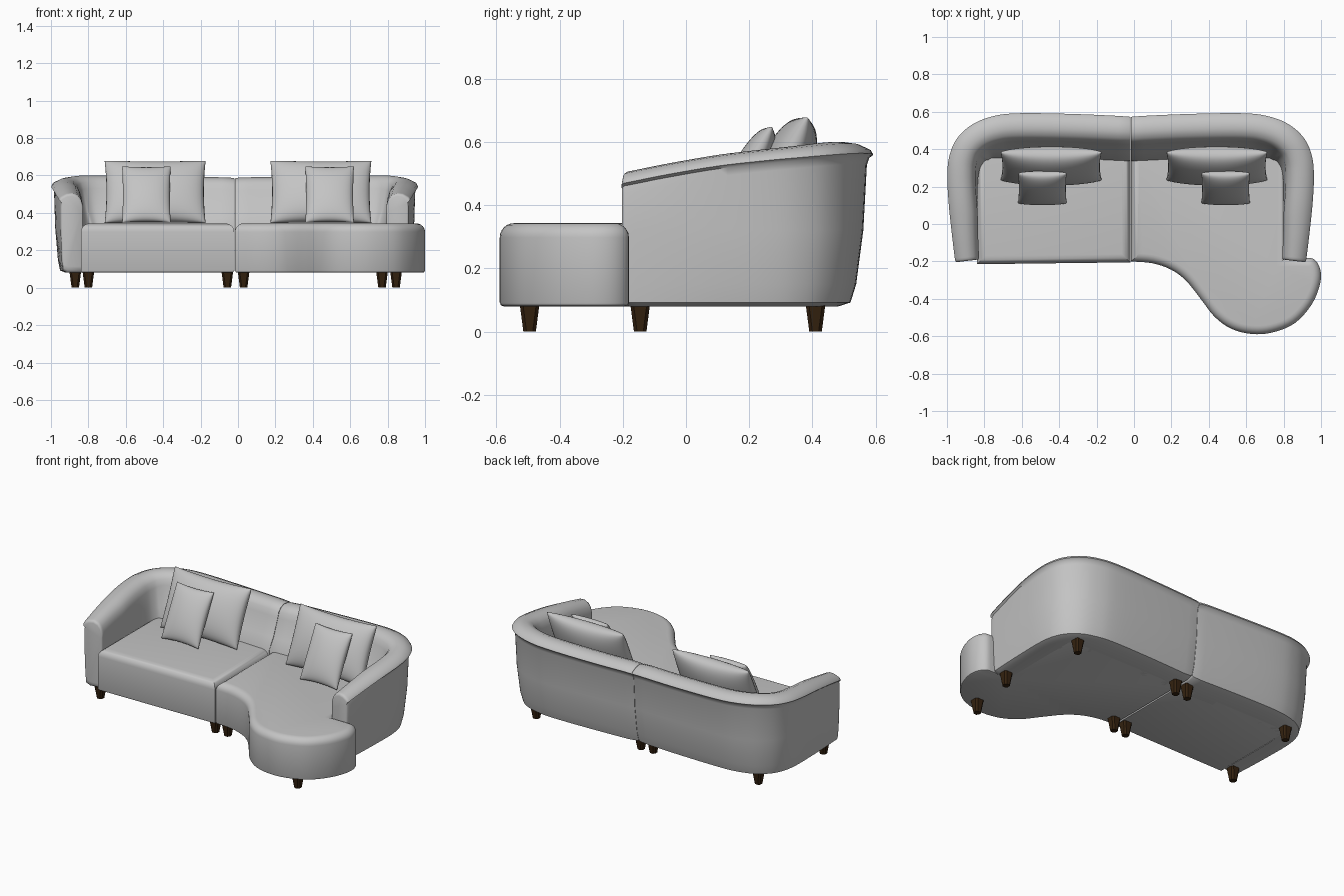
import bpy, bmesh, math
from mathutils import Vector, Matrix

cube = bpy.data.objects.get("Cube")
if cube:
    bpy.data.objects.remove(cube, do_unlink=True)

SEAM = -0.018          # x of the joint between the two sofa halves
FLOOR, SEAT = 0.08, 0.343


def material(name, rgb, rough):
    m = bpy.data.materials.new(name)
    m.use_nodes = True
    m.diffuse_color = (*rgb, 1)
    node = m.node_tree.nodes["Principled BSDF"]
    node.inputs["Base Color"].default_value = (*rgb, 1)
    node.inputs["Roughness"].default_value = rough
    return m


FABRIC = material("grey fabric", (0.55, 0.55, 0.55), 0.8)
WOOD = material("dark brown wood", (0.035, 0.016, 0.005), 0.5)


def finish(bm, name, mat, smooth=40):
    bmesh.ops.recalc_face_normals(bm, faces=bm.faces[:])
    mesh = bpy.data.meshes.new(name)
    bm.to_mesh(mesh)
    bm.free()
    mesh.materials.append(mat)
    ob = bpy.data.objects.new(name, mesh)
    bpy.context.collection.objects.link(ob)
    if smooth:
        bpy.ops.object.select_all(action='DESELECT')
        ob.select_set(True)
        bpy.context.view_layer.objects.active = ob
        bpy.ops.object.shade_smooth_by_angle(angle=math.radians(smooth))
    return ob


def spline(points, steps):
    """Catmull-Rom through tuples of any length."""
    pts = [Vector(p) for p in points]
    pts = [2 * pts[0] - pts[1]] + pts + [2 * pts[-1] - pts[-2]]
    out = []
    for a, b, c, d in zip(pts, pts[1:], pts[2:], pts[3:]):
        for i in range(steps):
            t = i / steps
            out.append(0.5 * (2 * b + (c - a) * t + (2 * a - 5 * b + 4 * c - d) * t ** 2
                              + (3 * b - a - 3 * c + d) * t ** 3))
    return out + [pts[-2]]


# Seat blocks: flat outline pulled up, with rounded top and bottom edges
def seat_block(name, outline):
    bm = bmesh.new()
    base = bm.faces.new([bm.verts.new((p[0], p[1], FLOOR)) for p in outline])
    top = bmesh.ops.extrude_face_region(bm, geom=[base], use_keep_orig=True)["geom"]
    bmesh.ops.translate(bm, vec=(0, 0, SEAT - FLOOR),
                        verts=[v for v in top if isinstance(v, bmesh.types.BMVert)])
    bmesh.ops.recalc_face_normals(bm, faces=bm.faces[:])
    for z, radius, segs in ((SEAT, 0.045, 6), (FLOOR, 0.012, 2)):
        rim = [e for e in bm.edges if all(abs(v.co.z - z) < 1e-4 for v in e.verts)]
        bmesh.ops.bevel(bm, geom=rim, offset=radius, segments=segs, profile=0.5,
                        affect='EDGES', clamp_overlap=False)
    return finish(bm, name, FABRIC)


seat_block("right_seat", [(-0.84, -0.215), (SEAM - 0.002, -0.205),
                          (SEAM - 0.002, 0.4), (-0.84, 0.4)])
chaise = spline([(SEAM + 0.002, -0.2), (0.1, -0.21), (0.2, -0.245), (0.28, -0.305),
                 (0.36, -0.405), (0.43, -0.495), (0.52, -0.56), (0.63, -0.588),
                 (0.74, -0.58), (0.86, -0.53), (0.95, -0.43), (0.995, -0.32),
                 (0.995, -0.24), (0.96, -0.187), (0.9, -0.18)], 4)
seat_block("left_chaise_seat", [p[:] for p in chaise] +
           [(0.81, -0.18), (0.81, 0.4), (SEAM + 0.002, 0.4)])


# Back and arm: one section swept from the seam round to the arm front
def section(h, w, taper):
    """(distance inward, height) around the padded wall."""
    top = min(w, 0.15)
    return [(w, FLOOR), (taper + 0.02, FLOOR), (taper * 0.8, FLOOR + 0.012),
            (taper * 0.6, 0.15), (taper * 0.35, 0.32), (taper * 0.18 + 0.004, h - 0.07),
            (0.012, h - 0.045), (0, h - 0.036), (0.008, h - 0.022), (top * 0.3, h - 0.005),
            (top * 0.55, h), (top * 0.78, h - 0.012), (top * 0.92, h - 0.035),
            (top, h - 0.07), (top + (w - top) * 0.5, 0.41), (w, 0.34)]


# distance from seam, y, top height, width at seat, outward lean
WALL = [(0.004, 0.575, 0.59, 0.24, 0.09), (0.3, 0.588, 0.592, 0.24, 0.09),
        (0.6, 0.592, 0.597, 0.24, 0.09), (0.74, 0.575, 0.6, 0.23, 0.09),
        (0.85, 0.53, 0.6, 0.21, 0.085), (0.93, 0.455, 0.595, 0.2, 0.08),
        (0.97, 0.36, 0.587, 0.18, 0.07), (0.98, 0.25, 0.577, 0.165, 0.06),
        (0.972, 0.1, 0.56, 0.155, 0.05), (0.955, -0.06, 0.533, 0.14, 0.035),
        (0.94, -0.185, 0.508, 0.13, 0.025)]


def back_and_arm(name, side):
    stations = spline(WALL, 5)
    rings = []
    for i, s in enumerate(stations):
        a, b = stations[max(i - 1, 0)], stations[min(i + 1, len(stations) - 1)]
        tangent = Vector((b[0] - a[0], b[1] - a[1])).normalized()
        if i == 0:
            tangent = Vector((1, 0))
        inward = Vector((tangent.y, -tangent.x))
        ring = [Vector((s[0] + inward.x * d, s[1] + inward.y * d, z))
                for d, z in section(s[2], s[3], s[4])]
        rings.append((ring, Vector((tangent.x, tangent.y, 0))))

    def rounded_end(entry, steps):
        ring, tangent = entry
        mid = sum(ring, Vector()) / len(ring)
        return [([mid + (p - mid) * k + tangent * move for p in ring], tangent)
                for k, move in steps]

    start = rounded_end(rings[0], [(0.965, -0.003)])
    rings[0] = (rounded_end(rings[0], [(0.985, 0.004)])[0])
    end = rounded_end(rings[-1], [(0.985, 0.01), (0.95, 0.017), (0.88, 0.02)])
    bm = bmesh.new()
    loops = [[bm.verts.new((SEAM + side * p.x, p.y, p.z)) for p in ring]
             for ring, _ in start + rings + end]
    for r, q in zip(loops, loops[1:]):
        for k in range(len(r)):
            n = (k + 1) % len(r)
            bm.faces.new((r[k], r[n], q[n], q[k]))
    bm.faces.new(loops[0])
    bm.faces.new(loops[-1])
    return finish(bm, name, FABRIC, 50)


back_and_arm("right_back_and_arm", -1)
back_and_arm("left_back_and_arm", 1)


# Cushions: two puffed sheets welded along their edge
def cushion(name, centre, half_w, half_h, puff, tilt):
    bm = bmesh.new()
    for sign in (-1, 1):
        made = bmesh.ops.create_grid(bm, x_segments=22, y_segments=22, size=1)["verts"]
        for v in made:
            u, w = (math.sin(c * math.pi / 2) for c in v.co.xy)
            depth = puff * (max(0, 1 - u * u) * max(0, 1 - w * w)) ** 0.42
            v.co = (half_w * u * (1 - 0.035 * (1 - w * w)), sign * depth,
                    half_h * w * (1 - 0.05 * (1 - u * u)))
    bmesh.ops.remove_doubles(bm, verts=bm.verts[:], dist=1e-4)
    bm.transform(Matrix.Translation(centre) @ Matrix.Rotation(-math.radians(tilt), 4, 'X'))
    return finish(bm, name, FABRIC, 70)


for label, side in (("right", -1), ("left", 1)):
    cushion(label + "_large_cushion", (side * 0.443, 0.31, 0.512), 0.27, 0.182, 0.08, 24)
    cushion(label + "_small_cushion", (side * 0.49, 0.192, 0.498), 0.13, 0.17, 0.052, 28)


# Legs: tapered square posts with chamfered corners
def leg(name, x, y):
    bm = bmesh.new()
    bmesh.ops.create_cone(bm, cap_ends=True, segments=4, radius1=0.028, radius2=0.044,
                          depth=FLOOR + 0.006)
    bmesh.ops.rotate(bm, verts=bm.verts[:], matrix=Matrix.Rotation(math.pi / 4, 3, 'Z'))
    posts = [e for e in bm.edges if abs(e.verts[0].co.z - e.verts[1].co.z) > 0.01]
    bmesh.ops.bevel(bm, geom=posts, offset=0.01, segments=1, affect='EDGES')
    bmesh.ops.translate(bm, verts=bm.verts[:], vec=(x, y, (FLOOR + 0.006) / 2))
    return finish(bm, name, WOOD, 0)


for name, x, y in (("right_front_leg", -0.87, -0.145), ("right_back_leg", -0.8, 0.41),
                   ("right_middle_front_leg", -0.057, -0.145),
                   ("right_middle_back_leg", -0.057, 0.41),
                   ("left_middle_front_leg", 0.03, -0.145),
                   ("left_middle_back_leg", 0.03, 0.41),
                   ("left_front_leg", 0.845, -0.145), ("left_back_leg", 0.77, 0.41),
                   ("chaise_leg", 0.77, -0.495)):
    leg(name, x, y)
